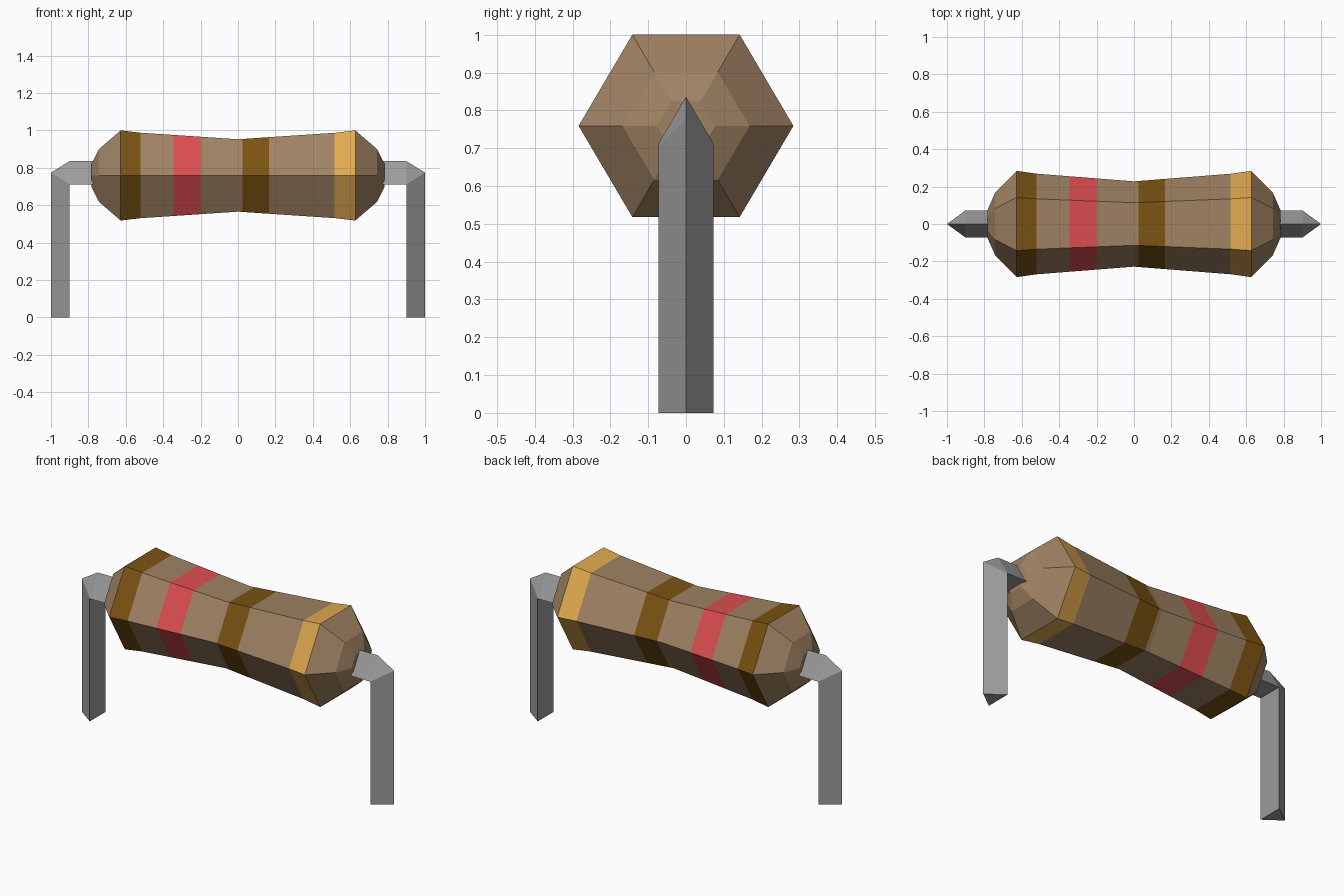
import bpy, bmesh, math

if "Cube" in bpy.data.objects:
    bpy.data.objects.remove(bpy.data.objects["Cube"])

def material(name, rgb):
    m = bpy.data.materials.new(name)
    m.diffuse_color = (*rgb, 1)
    m.use_nodes = True
    m.node_tree.nodes["Principled BSDF"].inputs["Base Color"].default_value = m.diffuse_color
    return m

TAN = material("tan body", (0.35, 0.225, 0.125))
BROWN = material("brown band", (0.195, 0.085, 0.006))
RED = material("red band", (0.72, 0.075, 0.08))
GOLD = material("gold band", (0.75, 0.40, 0.08))
GREY = material("grey wire", (0.33, 0.33, 0.33))

def finish(name, bm, mats):
    bmesh.ops.recalc_face_normals(bm, faces=bm.faces)
    me = bpy.data.meshes.new(name)
    bm.to_mesh(me)
    bm.free()
    for m in mats:
        me.materials.append(m)
    ob = bpy.data.objects.new(name, me)
    bpy.context.collection.objects.link(ob)
    return ob

# Body: hexagonal rings lofted along x, waisted in the middle
CENTRE_Z = 0.759
half_profile = [(0, 0.228), (0.52, 0.269), (0.627, 0.284), (0.742, 0.168), (0.782, 0.077)]

def radius(x):
    x = abs(x)
    for (x0, r0), (x1, r1) in zip(half_profile, half_profile[1:]):
        if x <= x1:
            return r0 + (r1 - r0) * (x - x0) / (x1 - x0)
    return half_profile[-1][1]

# Bands: start, end, material slot
bands = [(-0.627, -0.52, 1), (-0.345, -0.2, 2), (0.025, 0.165, 1), (0.515, 0.627, 3)]
stations = sorted({s * x for x, r in half_profile for s in (-1, 1)}
                  | {x for b in bands for x in b[:2]})

bm = bmesh.new()
rings = []
for x in stations:
    r = radius(x)
    rings.append([bm.verts.new((x, r * math.cos(i * math.pi / 3),
                                CENTRE_Z + 0.98 * r * math.sin(i * math.pi / 3)))
                  for i in range(6)])
for a, b in zip(rings, rings[1:]):
    mid = (a[0].co.x + b[0].co.x) / 2
    slot = next((s for lo, hi, s in bands if lo < mid < hi), 0)
    for i in range(6):
        j = (i + 1) % 6
        bm.faces.new((a[i], a[j], b[j], b[i])).material_index = slot
bm.faces.new(rings[0])
bm.faces.new(rings[-1])
finish("resistor_body", bm, [TAN, BROWN, RED, GOLD])

# Wire legs: triangular section, ridge facing up then outward, bent at the corner
def wire(name, s):
    bm = bmesh.new()
    W, ZB = 0.073, 0.712
    start = [(0.72, 0, 0.836), (0.72, -W, ZB), (0.72, W, ZB)]
    bend = [(0.9, 0, 0.836), (0.9, -W, ZB), (0.9, W, ZB)]
    foot = [(1.0, 0, 0), (0.9, -W, 0), (0.9, W, 0)]
    S, B, F = [[bm.verts.new((s * x, y, z)) for x, y, z in ring]
               for ring in (start, bend, foot)]
    tip = bm.verts.new((s * 1.0, 0, 0.774))
    C = [tip, B[1], B[2]]
    for p, q in ((S, B), (C, F)):
        for i in range(3):
            j = (i + 1) % 3
            bm.faces.new((p[i], p[j], q[j], q[i]))
    bm.faces.new((B[0], B[1], tip))
    bm.faces.new((B[0], B[2], tip))
    bm.faces.new(S)
    bm.faces.new(F)
    finish(name, bm, [GREY])

wire("left_wire_leg", -1)
wire("right_wire_leg", 1)
